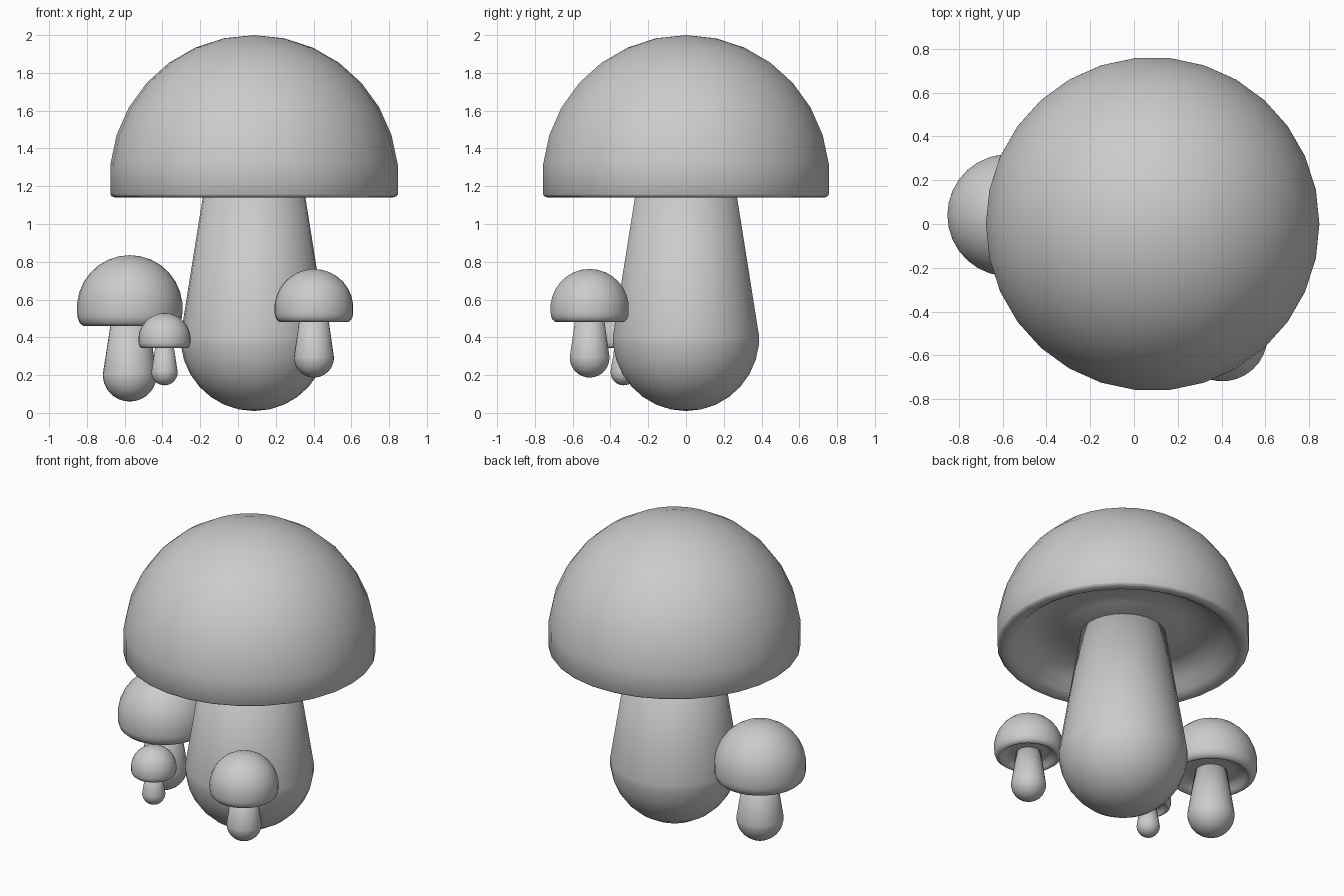
import bpy, bmesh
from math import sin, cos, radians, tau
from mathutils import Matrix

if "Cube" in bpy.data.objects:
    bpy.data.objects.remove(bpy.data.objects["Cube"], do_unlink=True)

SEGMENTS = 30
GREY = (0.6, 0.6, 0.6, 1)
mat = bpy.data.materials.new("plain grey")
mat.use_nodes = True
mat.diffuse_color = GREY
mat.node_tree.nodes["Principled BSDF"].inputs["Base Color"].default_value = GREY


def lathe(name, profile, x, y):
    """Turn a profile of (radius, height) points into a smooth closed solid."""
    bm = bmesh.new()
    verts = [bm.verts.new((r, 0, z)) for r, z in profile]
    edges = [bm.edges.new(pair) for pair in zip(verts, verts[1:])]
    bmesh.ops.spin(bm, geom=verts + edges, cent=(0, 0, 0), axis=(0, 0, 1),
                   angle=tau, steps=SEGMENTS, use_duplicate=False)
    bmesh.ops.remove_doubles(bm, verts=bm.verts, dist=0.0005)
    bmesh.ops.recalc_face_normals(bm, faces=bm.faces)
    for face in bm.faces:
        face.smooth = True
    mesh = bpy.data.meshes.new(name)
    bm.to_mesh(mesh)
    bm.free()
    mesh.materials.append(mat)
    obj = bpy.data.objects.new(name, mesh)
    obj.location = (x, y, 0)
    bpy.context.collection.objects.link(obj)


def arc(radius, centre, angles):
    return [(radius * cos(radians(a)), centre + radius * sin(radians(a))) for a in angles]


def mushroom(name, x, y, cap_r, top, rim, stem_r, neck_r, bottom, shoulder, groove):
    # Domed cap with a rounded lip and a grooved underside
    centre = top - cap_r
    dome = [(0, top)] + arc(cap_r, centre, range(78, 0, -12))
    lip = [(cap_r * r, rim + (centre - rim) * h) for r, h in shoulder]
    under = [(cap_r * r, rim + cap_r * h) for r, h in groove]
    seat = under[-1][1]
    lathe(name + "_cap", dome + lip + under + [(0, seat)], x, y)

    # Tapered stem with a round foot, reaching just into the cap
    foot = bottom + stem_r
    end = seat + 0.1 * cap_r
    slope = (neck_r - stem_r) / (rim - foot)
    end_r = neck_r + slope * (end - rim)
    ball = [(0, bottom)] + arc(stem_r, foot, range(-78, 0, 12)) + [(stem_r, foot)]
    lathe(name + "_stem", ball + [(end_r, end), (0, end)], x, y)


# Lip and groove shapes, as fractions of the cap
wide_lip = [(0.995, 0.18), (0.985, 0.07), (0.96, 0)]
wide_groove = [(0.92, 0), (0.87, 0.03), (0.8, 0.1), (0.7, 0.16),
               (0.58, 0.18), (0.46, 0.15), (0.3, 0.1)]
deep_lip = [(0.995, 0.7), (0.985, 0.45), (0.95, 0.18), (0.88, 0)]
deep_groove = [(0.82, 0), (0.75, 0.06), (0.66, 0.14), (0.52, 0.17), (0.3, 0.13)]

mushroom("large_mushroom", 0.085, 0, 0.765, 2.0, 1.14, 0.39, 0.272, 0.01,
         wide_lip, wide_groove)
mushroom("side_mushroom", -0.573, 0.04, 0.28, 0.835, 0.46, 0.143, 0.103, 0.06,
         deep_lip, deep_groove)
mushroom("front_mushroom", 0.402, -0.51, 0.209, 0.762, 0.482, 0.106, 0.079, 0.187,
         deep_lip, deep_groove)
mushroom("tiny_mushroom", -0.389, -0.33, 0.138, 0.528, 0.343, 0.07, 0.05, 0.146,
         deep_lip, deep_groove)
